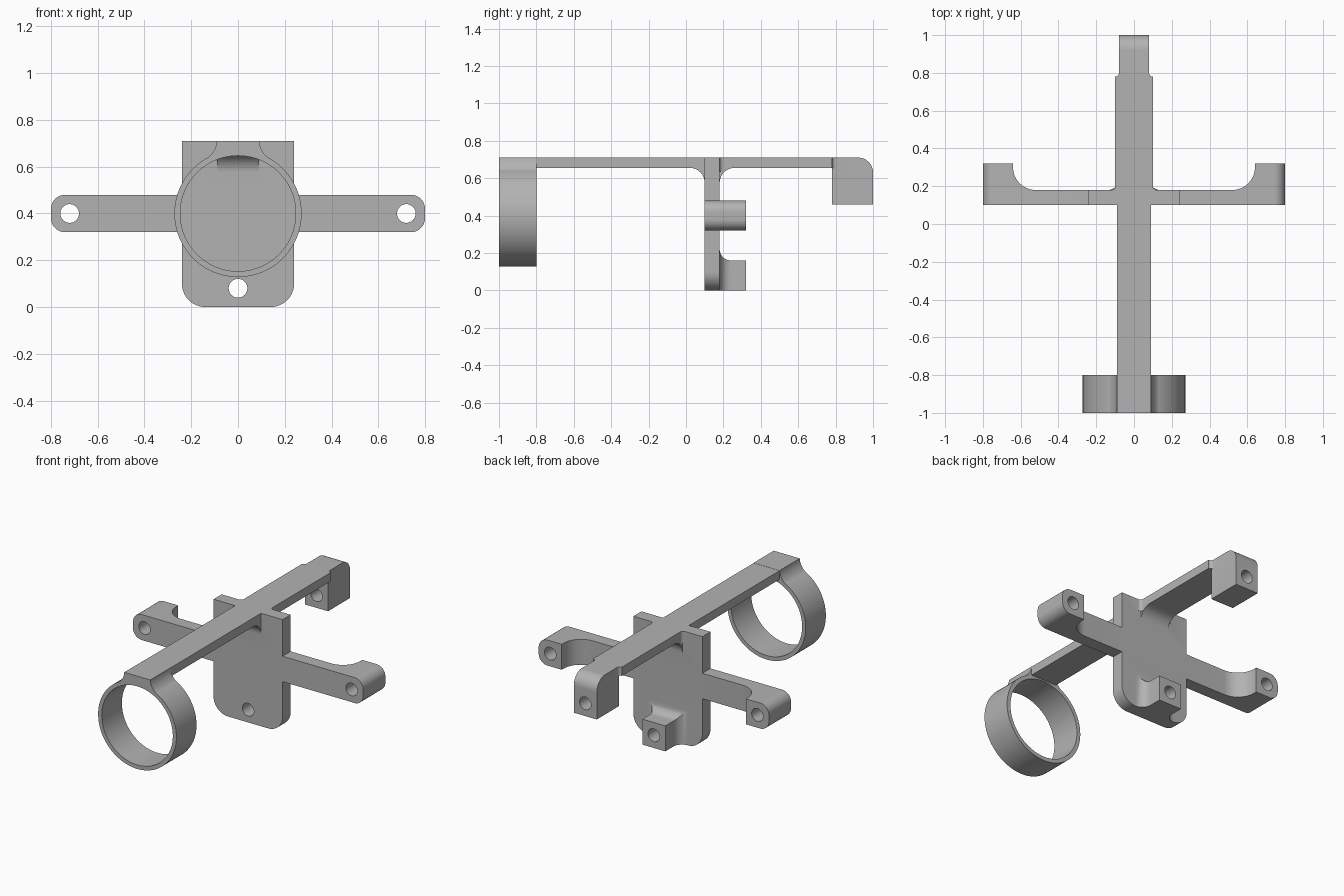
import bpy, bmesh, math
from mathutils import Vector

cube = bpy.data.objects.get("Cube")
if cube:
    bpy.data.objects.remove(cube, do_unlink=True)

grey = bpy.data.materials.new("plain grey")
grey.use_nodes = True
COLOUR = (0.45, 0.45, 0.45, 1)
grey.diffuse_color = COLOUR
grey.node_tree.nodes["Principled BSDF"].inputs["Base Color"].default_value = COLOUR

TOP = 0.71      # top of beam and plate
UNDER = 0.655   # underside of beam
PLATE = (0.10, 0.18)
TIP = 0.32      # back of the mounting bosses


def arc(cx, cy, r, a, b, n=16):
    """Points on a circle from angle a to b, in degrees."""
    steps = [math.radians(a + (b - a) * i / n) for i in range(n + 1)]
    return [(cx + r * math.cos(t), cy + r * math.sin(t)) for t in steps]


def flip(points):
    return [(-x, y) for x, y in reversed(points)]


def finish(name, bm):
    bmesh.ops.remove_doubles(bm, verts=bm.verts, dist=0.0001)
    bmesh.ops.recalc_face_normals(bm, faces=bm.faces)
    mesh = bpy.data.meshes.new(name)
    bm.to_mesh(mesh)
    bm.free()
    mesh.materials.append(grey)
    obj = bpy.data.objects.new(name, mesh)
    bpy.context.collection.objects.link(obj)
    return obj


def loft(name, rings):
    """Closed solid through matching rings of 3D points."""
    bm = bmesh.new()
    loops = [[bm.verts.new(p) for p in ring] for ring in rings]
    n = len(loops[0])
    for a, b in zip(loops, loops[1:]):
        for i in range(n):
            j = (i + 1) % n
            bm.faces.new((a[i], a[j], b[j], b[i]))
    bm.faces.new(loops[0])
    bm.faces.new(loops[-1])
    return finish(name, bm)


def extrude(name, points, axis, lo, hi):
    place = {"x": lambda p, t: (t, p[0], p[1]),
             "y": lambda p, t: (p[0], t, p[1]),
             "z": lambda p, t: (p[0], p[1], t)}[axis]
    return loft(name, [[place(p, t) for p in points] for t in (lo, hi)])


def rod(name, x, z, r, lo, hi, n=48):
    return extrude(name, arc(x, z, r, 0, 360, n)[:-1], "y", lo, hi)


def combine(obj, other, operation):
    mod = obj.modifiers.new(operation.lower(), "BOOLEAN")
    mod.operation, mod.object, mod.solver = operation, other, "EXACT"
    bpy.context.view_layer.objects.active = obj
    bpy.ops.object.modifier_apply(modifier=mod.name)
    bpy.data.objects.remove(other, do_unlink=True)


# Upright plate with rounded lower corners
low_corner = arc(0.14, 0.10, 0.10, -90, 0)
bracket = extrude("bracket", low_corner + [(0.24, TOP), (-0.24, TOP)] + flip(low_corner),
                  "y", *PLATE)

# Cross arms with filleted bosses and rounded ends
inner = [(0.8, PLATE[0]), (0.8, TIP), (0.64, TIP)] + arc(0.52, 0.30, 0.12, 0, -90)
arms = extrude("cross_arms", inner + flip(inner), "z", 0.32, 0.48)
bm = bmesh.new()
bm.from_mesh(arms.data)
ends = [e for e in bm.edges
        if all(abs(v.co.x) > 0.79 for v in e.verts)
        and abs(e.verts[0].co.y - e.verts[1].co.y) > 0.1]
bmesh.ops.bevel(bm, geom=ends, offset=0.06, segments=12, profile=0.5, affect="EDGES")
bm.to_mesh(arms.data)
bm.free()

# Foot boss flaring into the plate
rings = []
for y, e in [(0.14, 0.06)] + [(0.24 - 0.06 * math.cos(t), 0.06 - 0.06 * math.sin(t))
                              for t in [math.radians(90 * i / 12) for i in range(13)]] + [(TIP, 0)]:
    w, h = 0.08 + e, 0.16 + e
    rings.append([(-w, y, 0), (w, y, 0), (w, y, h), (-w, y, h)])
foot = loft("foot_boss", rings)

# Beam halves, each with a fillet under it at the plate
front_beam = extrude("front_beam", [(0.14, TOP), (-1, TOP), (-1, UNDER)]
                     + arc(0.02, UNDER - 0.08, 0.08, 90, 0) + [(0.14, UNDER - 0.08)],
                     "x", -0.09, 0.09)
back_beam = extrude("back_beam", [(0.14, UNDER - 0.08)]
                    + arc(0.26, UNDER - 0.08, 0.08, 180, 90)
                    + [(0.78, UNDER), (0.78, TOP), (0.14, TOP)], "x", -0.10, 0.10)

# Small side flares where the beam meets the plate and narrows to the end block
root = [(0.09, 0.20)] + arc(0.12, 0.20, 0.02, 180, 270, 6) + [(0.12, 0.16)]
flare = extrude("beam_root", root + flip(root), "z", UNDER - 0.02, TOP)
neck = [(0.10, 0.76)] + arc(0.10, 0.80, 0.02, 270, 180, 6)
shoulder = extrude("beam_shoulder", neck + flip(neck), "z", UNDER, TOP)

# End block with a rounded upper back edge
block = extrude("end_block", [(0.78, TOP), (0.78, 0.46), (1, 0.46)]
                + arc(0.92, TOP - 0.08, 0.08, 0, 90), "x", -0.08, 0.08)

# Ring and its flared neck under the beam
ring = rod("ring", 0, 0.40, 0.272, -1, -0.8, 128)
side = arc(0.19, 0.718, 0.10, 239, 184)
ring_neck = extrude("ring_neck", side[::-1] + [(0.1, 0.5), (-0.1, 0.5)] + flip(side[::-1]),
                    "y", -1, -0.8)
combine(ring, ring_neck, "UNION")
combine(ring, rod("ring_bore", 0, 0.40, 0.247, -1.1, -0.7, 128), "DIFFERENCE")

for part in (arms, foot, front_beam, back_beam, flare, shoulder, block, ring):
    combine(bracket, part, "UNION")

# Screw holes
for x, z, lo, hi in ((0, 0.08, 0, 0.4), (-0.72, 0.40, 0, 0.4),
                     (0.72, 0.40, 0, 0.4), (0, 0.54, 0.7, 1.1)):
    combine(bracket, rod("screw_hole", x, z, 0.04, lo, hi), "DIFFERENCE")

bpy.ops.object.select_all(action="DESELECT")
bracket.select_set(True)
bpy.context.view_layer.objects.active = bracket
bpy.ops.object.shade_smooth_by_angle(angle=math.radians(30))
